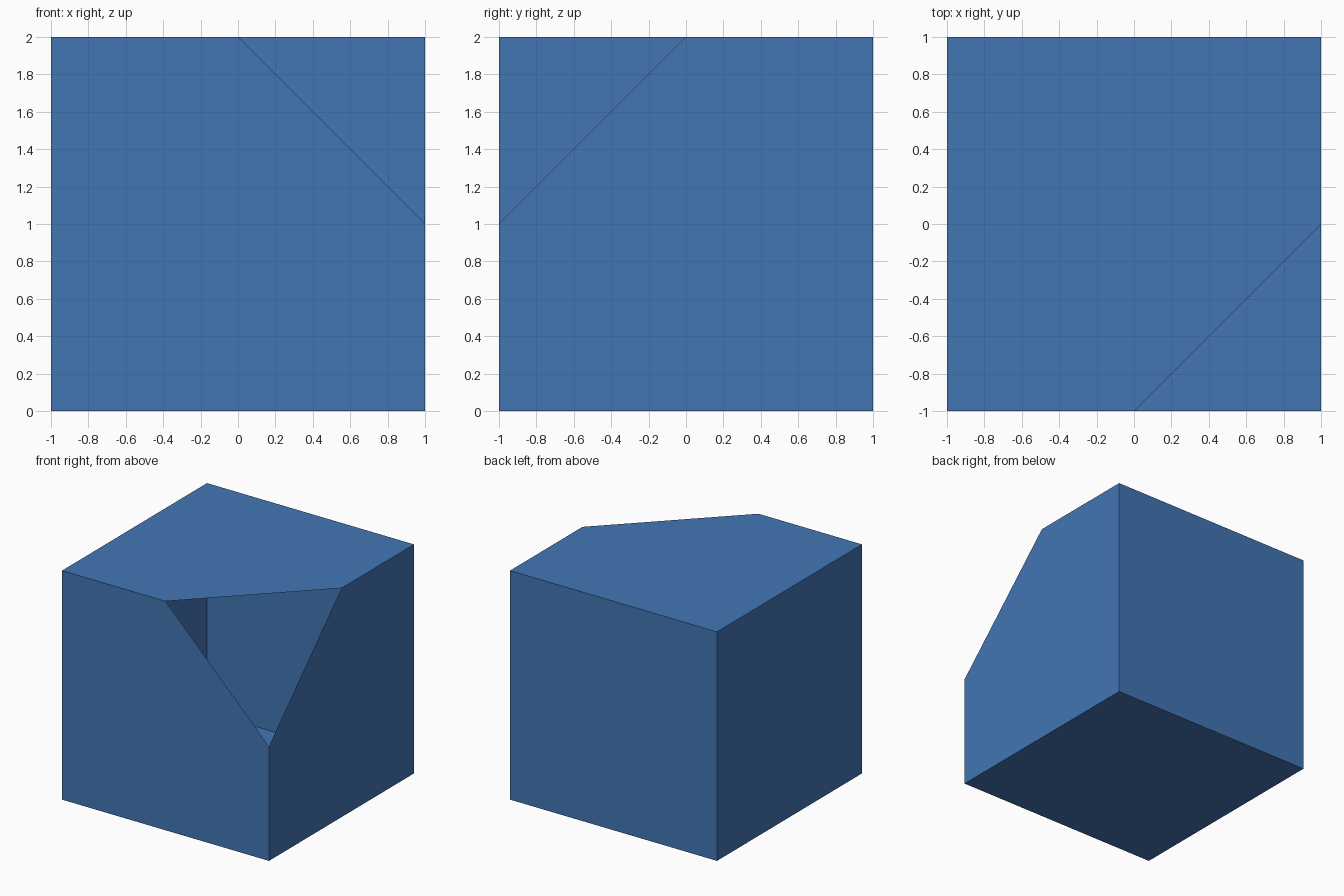
import bpy, bmesh
from mathutils import Matrix

if "Cube" in bpy.data.objects:
    bpy.data.objects.remove(bpy.data.objects["Cube"])

blue = bpy.data.materials.new("blue")
blue.diffuse_color = (0.055, 0.18, 0.455, 1)
blue.use_nodes = True
blue.node_tree.nodes["Principled BSDF"].inputs["Base Color"].default_value = blue.diffuse_color

# Thin hollow cube standing on the ground
bm = bmesh.new()
bmesh.ops.create_cube(bm, size=2, matrix=Matrix.Translation((0, 0, 1)))

# Slice off the front right top corner and leave the cut open
bmesh.ops.bisect_plane(bm, geom=bm.verts[:] + bm.edges[:] + bm.faces[:],
                       plane_co=(1, 0, 2), plane_no=(1, -1, 1), clear_outer=True)

mesh = bpy.data.meshes.new("open_corner_box")
bm.to_mesh(mesh)
bm.free()
mesh.materials.append(blue)
box = bpy.data.objects.new("open_corner_box", mesh)
bpy.context.collection.objects.link(box)
